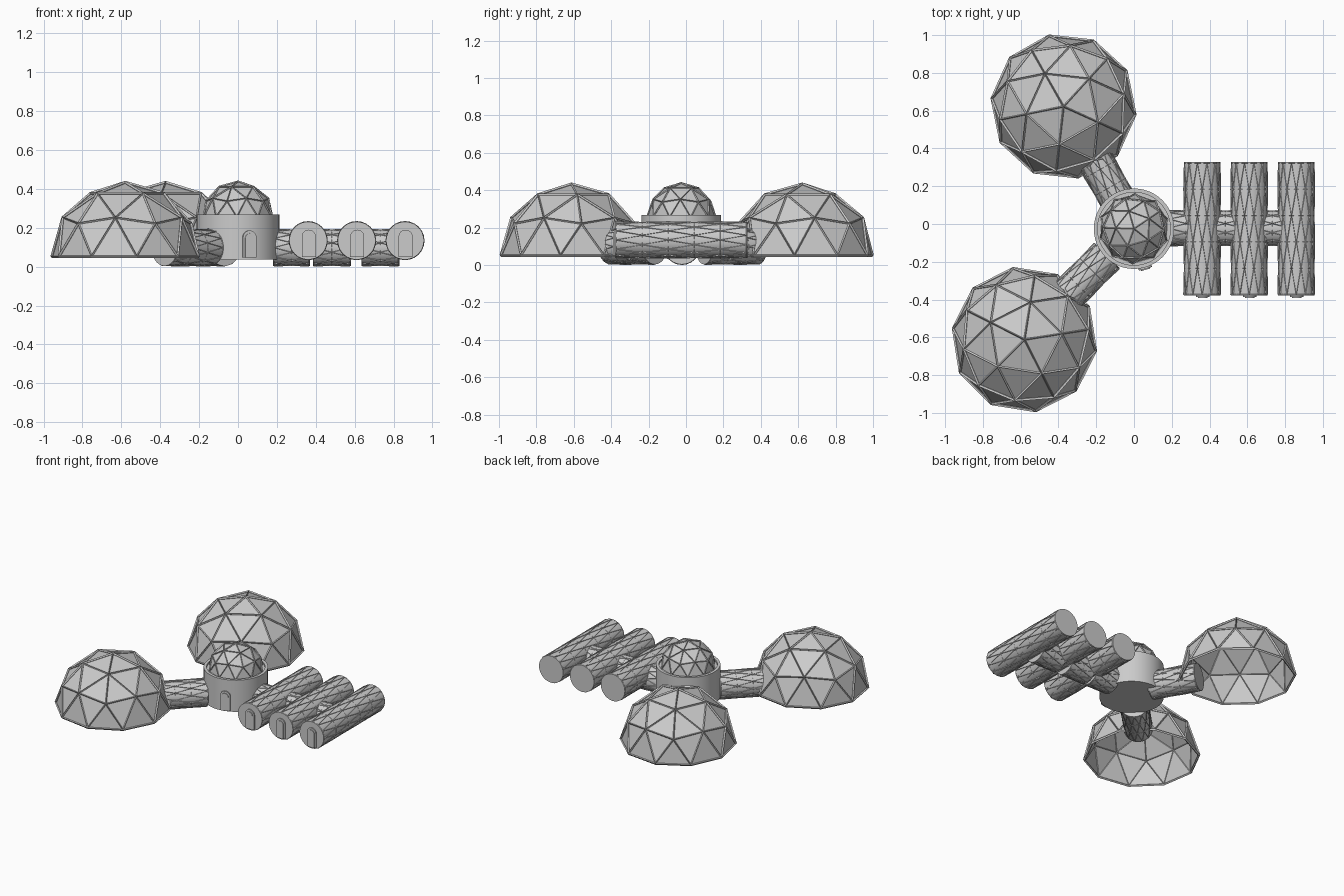
import bpy, bmesh, math
from mathutils import Matrix, Vector

if "Cube" in bpy.data.objects:
    bpy.data.objects.remove(bpy.data.objects["Cube"])

HUB = Vector((0, -0.025, 0))


def finish(name, bm, matrix=None, smooth=False):
    if matrix is not None:
        bm.transform(matrix)
    me = bpy.data.meshes.new(name)
    bm.to_mesh(me)
    bm.free()
    ob = bpy.data.objects.new(name, me)
    bpy.context.collection.objects.link(ob)
    if smooth:
        bpy.ops.object.select_all(action='DESELECT')
        ob.select_set(True)
        bpy.context.view_layer.objects.active = ob
        bpy.ops.object.shade_smooth_by_angle(angle=math.radians(35))
    return ob


def wire(ob, thickness, offset):
    m = ob.modifiers.new("struts", 'WIREFRAME')
    m.thickness = thickness
    m.offset = offset
    m.use_even_offset = False
    m.use_boundary = True


def dome(name, x, y, z, r, angle, strut):
    """Open geodesic half sphere: flat panels plus raised struts."""
    for part in ("panels", "struts"):
        bm = bmesh.new()
        bmesh.ops.create_icosphere(bm, subdivisions=2, radius=r)
        low = [v for v in bm.verts if v.co.z < -0.01 * r]
        bmesh.ops.delete(bm, geom=low, context='VERTS')
        mat = Matrix.Translation((x, y, z)) @ Matrix.Rotation(math.radians(angle), 4, 'Z')
        ob = finish(f"{name}_{part}", bm, mat)
        if part == "struts":
            wire(ob, strut, 0.4)


def tube(name, start, end, r, rings):
    """Smooth closed tube with a triangulated lattice just breaking its skin."""
    start, end = Vector(start), Vector(end)
    axis = end - start
    length = axis.length
    mat = Matrix.Translation((start + end) / 2) @ axis.to_track_quat('Z', 'Y').to_matrix().to_4x4()
    bm = bmesh.new()
    bmesh.ops.create_cone(bm, cap_ends=True, segments=40, radius1=r, radius2=r, depth=length)
    finish(name, bm, mat, True)
    bm = bmesh.new()
    n = 12
    rows = []
    for i in range(rings + 1):
        z = (i / rings - 0.5) * (length - 0.012)
        rows.append([bm.verts.new((r * math.cos(2 * math.pi * (j + i / 2) / n),
                                   r * math.sin(2 * math.pi * (j + i / 2) / n), z))
                     for j in range(n)])
    for a, b in zip(rows, rows[1:]):
        for j in range(n):
            k = (j + 1) % n
            bm.faces.new((a[j], a[k], b[j]))
            bm.faces.new((a[k], b[k], b[j]))
    wire(finish(name + "_lattice", bm, mat), 0.007, 0)


def arch(bm, w, h, y0, y1):
    """Arched slab standing on z = 0, extruded from y0 to y1."""
    pts = [(-w / 2, 0), (w / 2, 0)]
    for i in range(13):
        t = math.pi * i / 12
        pts.append((w / 2 * math.cos(t), h - w / 2 + w / 2 * math.sin(t)))
    face = bm.faces.new([bm.verts.new((x, y0, z)) for x, z in pts])
    new = bmesh.ops.extrude_face_region(bm, geom=[face])["geom"]
    bmesh.ops.translate(bm, verts=[g for g in new if isinstance(g, bmesh.types.BMVert)],
                        vec=(0, y1 - y0, 0))


def door(name, pos, angle, depth):
    bm = bmesh.new()
    arch(bm, 0.072, 0.14, depth, -0.008)
    arch(bm, 0.05, 0.126, depth, -0.013)
    bmesh.ops.recalc_face_normals(bm, faces=bm.faces)
    finish(name, bm, Matrix.Translation(pos) @ Matrix.Rotation(math.radians(angle), 4, 'Z'), True)


# large greenhouse domes
dome("back_dome", -0.373, 0.622, 0.052, 0.377, 119.6, 0.018)
dome("front_dome", -0.58, -0.612, 0.052, 0.377, 225, 0.018)

# central hub: closed drum with a shallow rim around the small dome
bm = bmesh.new()
profile = [(0, 0.038), (0.213, 0.038), (0.213, 0.268), (0.193, 0.268), (0.193, 0.255), (0, 0.255)]
vs = [bm.verts.new((x, 0, z)) for x, z in profile]
es = [bm.edges.new(p) for p in zip(vs, vs[1:])]
bmesh.ops.spin(bm, geom=vs + es, axis=(0, 0, 1), cent=(0, 0, 0),
               angle=2 * math.pi, steps=48, use_duplicate=False)
bmesh.ops.remove_doubles(bm, verts=bm.verts, dist=0.0005)
bmesh.ops.recalc_face_normals(bm, faces=bm.faces)
finish("hub_drum", bm, Matrix.Translation(HUB), True)
dome("hub_dome", HUB.x, HUB.y, 0.255, 0.181, 106, 0.011)

# hub door
a = math.radians(-74)
door("hub_door", HUB + Vector((0.213 * math.cos(a), 0.213 * math.sin(a), 0.046)), 16, 0.03)

# corridors from the hub to the large domes
for name, deg, s, e in (("back_corridor", 119.6, 0.14, 0.475), ("front_corridor", 225, 0.2, 0.535)):
    d = Vector((math.cos(math.radians(deg)), math.sin(math.radians(deg)), 0))
    up = Vector((0, 0, 0.098))
    tube(name, HUB + d * s + up, HUB + d * e + up, 0.094, 3)

# corridor pieces linking the pods
for i, (x0, x1) in enumerate(((0.18, 0.37), (0.385, 0.58), (0.635, 0.83))):
    tube(f"pod_corridor_{i + 1}", (x0, -0.022, 0.098), (x1, -0.022, 0.098), 0.094, 2)

# three parallel living pods with doors on the front end
for i in range(3):
    x = 0.361 + 0.249 * i
    tube(f"pod_{i + 1}", (x, -0.378, 0.134), (x, 0.328, 0.134), 0.097, 5)
    door(f"pod_door_{i + 1}", (x + 0.003, -0.378, 0.05), 0, 0.005)
